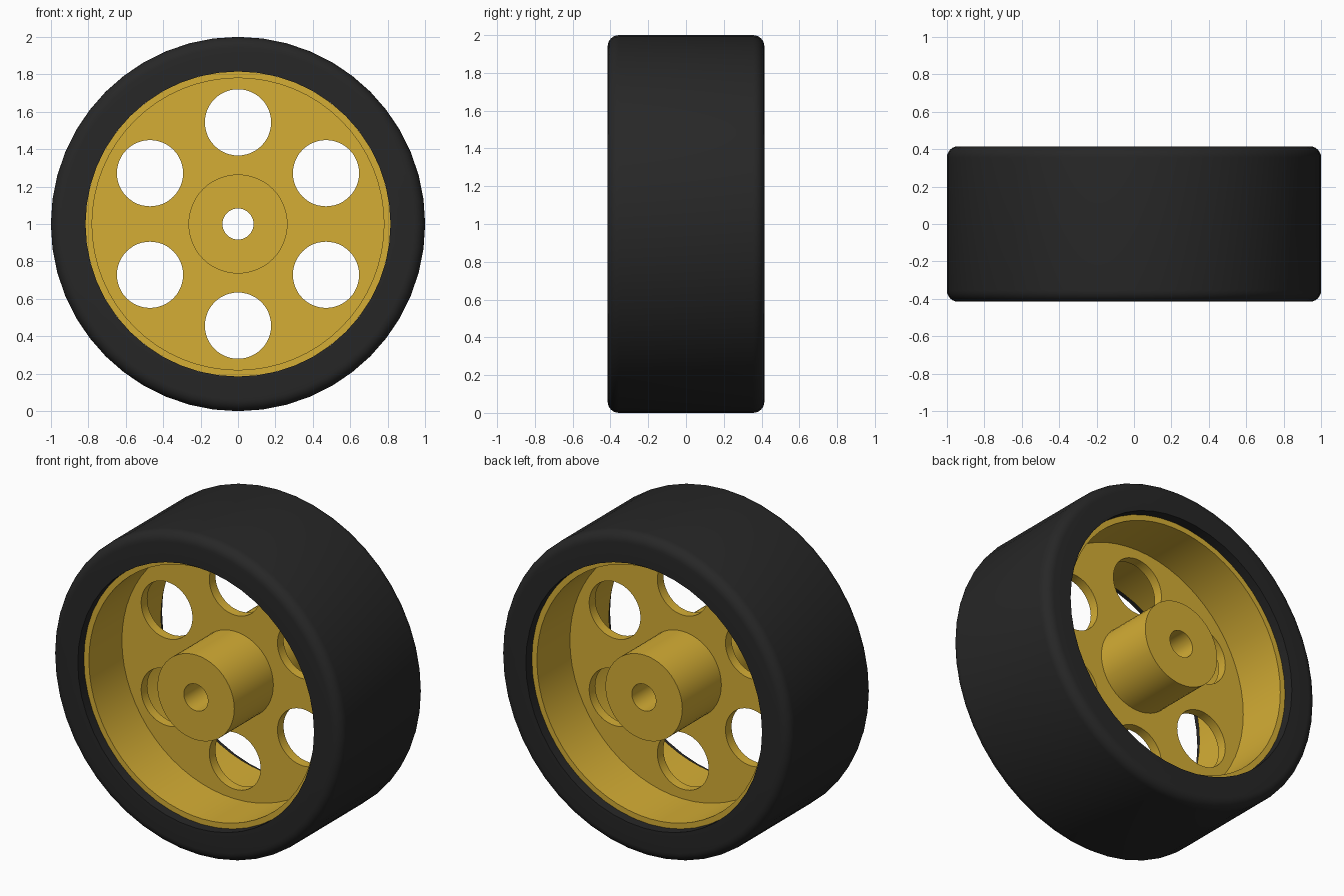
import bpy, bmesh, math
from mathutils import Matrix

if "Cube" in bpy.data.objects:
    bpy.data.objects.remove(bpy.data.objects["Cube"])


def material(name, rgb):
    m = bpy.data.materials.new(name)
    m.diffuse_color = (*rgb, 1)
    m.use_nodes = True
    m.node_tree.nodes["Principled BSDF"].inputs["Base Color"].default_value = m.diffuse_color
    return m


black = material("black_rubber", (0.02, 0.02, 0.02))
gold = material("yellow_plastic", (0.66, 0.42, 0.035))


def finish(obj, mat):
    obj.data.materials.append(mat)
    bpy.ops.object.select_all(action='DESELECT')
    obj.select_set(True)
    bpy.context.view_layer.objects.active = obj
    bpy.ops.object.shade_smooth_by_angle(angle=math.radians(35))


def revolve(name, profile, sides, mat):
    """Spin a closed (radius, y) profile around the axle, centred at z = 1."""
    bm = bmesh.new()
    rings = []
    for i in range(sides):
        a = 2 * math.pi * i / sides
        rings.append([bm.verts.new((r * math.cos(a), y, 1 + r * math.sin(a))) for r, y in profile])
    n = len(profile)
    for i in range(sides):
        p, q = rings[i], rings[(i + 1) % sides]
        for j in range(n):
            k = (j + 1) % n
            bm.faces.new((p[j], p[k], q[k], q[j]))
    bmesh.ops.recalc_face_normals(bm, faces=bm.faces)
    me = bpy.data.meshes.new(name)
    bm.to_mesh(me)
    bm.free()
    obj = bpy.data.objects.new(name, me)
    bpy.context.collection.objects.link(obj)
    finish(obj, mat)


# Tyre: wide band with rounded outer shoulders
W, C = 0.415, 0.06
shoulder = [(1 - C + C * math.sin(t), W - C + C * math.cos(t))
            for t in (math.pi / 2 * i / 6 for i in range(7))]
tyre = [(0.815, -W), (0.815, W)] + shoulder + [(r, -y) for r, y in reversed(shoulder)]
revolve("tyre", tyre, 48, black)

# Rim barrel, set back from the tyre faces
revolve("rim", [(0.78, -0.355), (0.815, -0.355), (0.815, 0.355), (0.78, 0.355)], 64, gold)

# Hub with axle bore
revolve("hub", [(0.083, -W), (0.265, -W), (0.265, W), (0.083, W)], 48, gold)

# Web disc: filled outline with six round holes, extruded
curve = bpy.data.curves.new("web_outline", 'CURVE')
curve.dimensions = '2D'
curve.fill_mode = 'BOTH'
curve.extrude = 0.03


def circle(cx, cy, r, n):
    s = curve.splines.new('POLY')
    s.points.add(n - 1)
    for i, p in enumerate(s.points):
        a = 2 * math.pi * i / n
        p.co = (cx + r * math.cos(a), cy + r * math.sin(a), 0, 1)
    s.use_cyclic_u = True


circle(0, 0, 0.79, 64)
circle(0, 0, 0.2, 48)
for i in range(6):
    a = math.radians(30 + 60 * i)
    circle(0.543 * math.cos(a), 0.543 * math.sin(a), 0.177, 48)

outline = bpy.data.objects.new("web_outline", curve)
bpy.context.collection.objects.link(outline)
outline.matrix_world = Matrix.Translation((0, 0, 1)) @ Matrix.Rotation(math.pi / 2, 4, 'X')
bpy.context.view_layer.update()
mesh = bpy.data.meshes.new_from_object(outline.evaluated_get(bpy.context.evaluated_depsgraph_get()))
bm = bmesh.new()
bm.from_mesh(mesh)
bmesh.ops.remove_doubles(bm, verts=bm.verts, dist=1e-4)
bmesh.ops.recalc_face_normals(bm, faces=bm.faces)
bm.to_mesh(mesh)
bm.free()
mesh.materials.clear()
web = bpy.data.objects.new("web_disc", mesh)
web.matrix_world = outline.matrix_world.copy()
bpy.context.collection.objects.link(web)
bpy.data.objects.remove(outline)
finish(web, gold)
